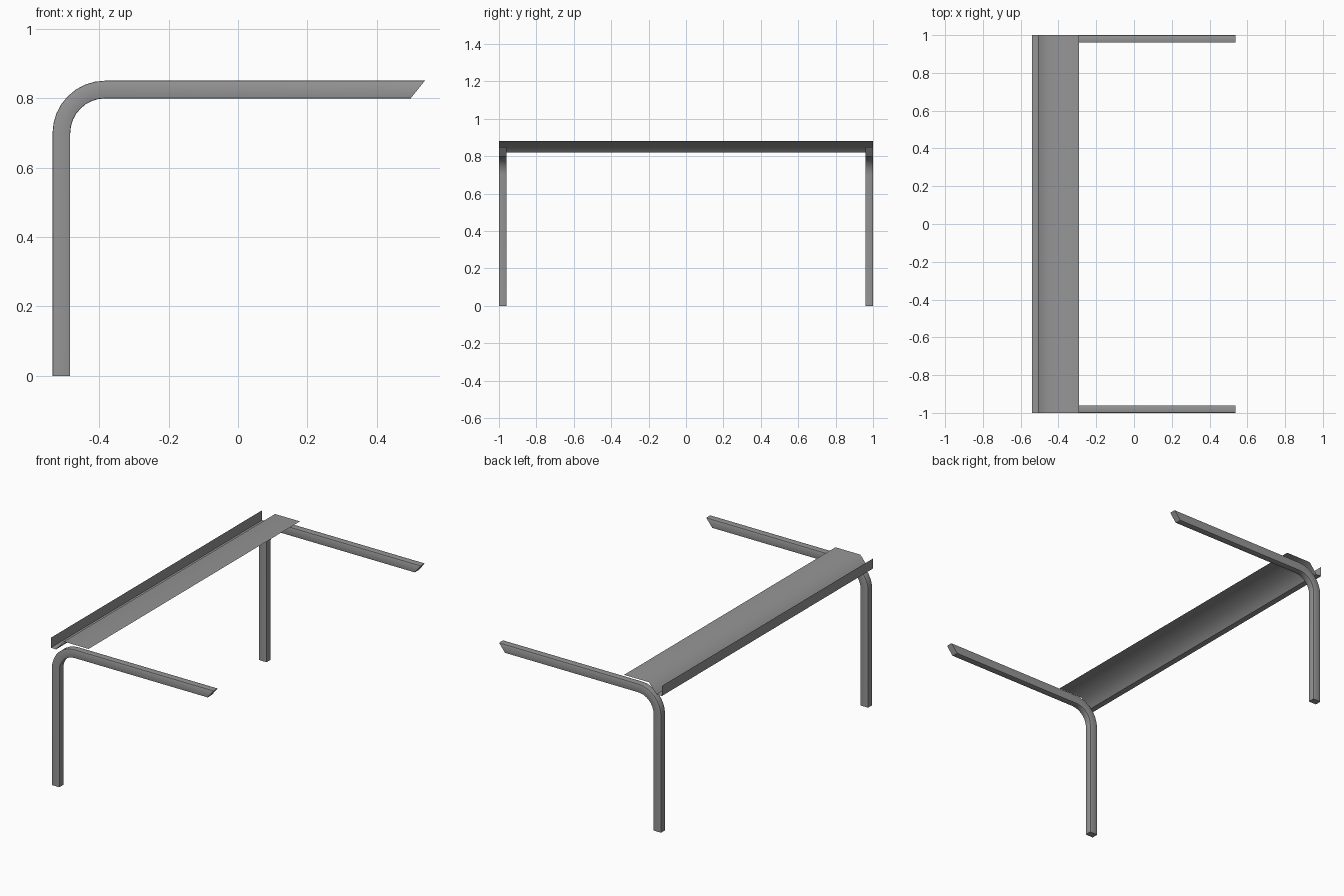
import bpy, bmesh, math

if "Cube" in bpy.data.objects:
    bpy.data.objects.remove(bpy.data.objects["Cube"])

BEND = 8            # segments in the tube bend
CX, CZ, R = -0.383, 0.699, 0.126

mat = bpy.data.materials.new("dark_metal")
mat.diffuse_color = (0.3, 0.3, 0.3, 1)
mat.use_nodes = True
mat.node_tree.nodes["Principled BSDF"].inputs["Base Color"].default_value = mat.diffuse_color


def make_object(name, bm, angle):
    mesh = bpy.data.meshes.new(name)
    bm.normal_update()
    bm.to_mesh(mesh)
    bm.free()
    mesh.materials.append(mat)
    ob = bpy.data.objects.new(name, mesh)
    bpy.context.collection.objects.link(ob)
    bpy.context.view_layer.objects.active = ob
    ob.select_set(True)
    bpy.ops.object.shade_smooth_by_angle(angle=math.radians(angle))
    ob.select_set(False)
    return ob


def rounded_section(w, h, r, seg=2):
    """Rounded rectangle: u across the bend, v along y."""
    pts = []
    for sx, sy, a0 in ((1, 1, 0), (-1, 1, 90), (-1, -1, 180), (1, -1, 270)):
        for i in range(seg + 1):
            a = math.radians(a0 + 90 * i / seg)
            pts.append((sx * (w / 2 - r) + r * math.cos(a),
                        sy * (h / 2 - r) + r * math.sin(a)))
    return pts


# Bent rectangular tube: upright, quarter bend, arm with a mitred end
def bent_leg(name, y):
    section = rounded_section(0.051, 0.04, 0.003)
    bm = bmesh.new()
    rings = [[bm.verts.new((CX - R - u, y + v, 0)) for u, v in section]]
    for i in range(BEND + 1):
        a = math.pi - i / BEND * math.pi / 2
        rings.append([bm.verts.new((CX + (R + u) * math.cos(a), y + v,
                                    CZ + (R + u) * math.sin(a)))
                      for u, v in section])
    rings.append([bm.verts.new((0.518 + u * 0.8, y + v, CZ + R + u))
                  for u, v in section])
    n = len(section)
    for a, b in zip(rings, rings[1:]):
        for k in range(n):
            bm.faces.new((a[k], a[(k + 1) % n], b[(k + 1) % n], b[k]))
    bm.faces.new(rings[0])
    bm.faces.new(rings[-1])
    bmesh.ops.recalc_face_normals(bm, faces=bm.faces[:])
    return make_object(name, bm, 30)


# Thin sheet folded along a profile, full length in y
def folded_sheet(name, profile, angle):
    bm = bmesh.new()
    rows = [[bm.verts.new((x, y, z)) for x, z in profile] for y in (-1, 1)]
    for k in range(len(profile) - 1):
        bm.faces.new((rows[0][k], rows[0][k + 1], rows[1][k + 1], rows[1][k]))
    return make_object(name, bm, angle)


bent_leg("front_leg", -0.98)
bent_leg("rear_leg", 0.98)

# Upright lip with the groove floor, and the sloped and flat shelf beside it
folded_sheet("lip", [(-0.54, 0.88), (-0.54, 0.82), (-0.505, 0.82)], 30)
folded_sheet("shelf", [(-0.505, 0.82), (-0.455, 0.88), (-0.29, 0.88)], 60)
